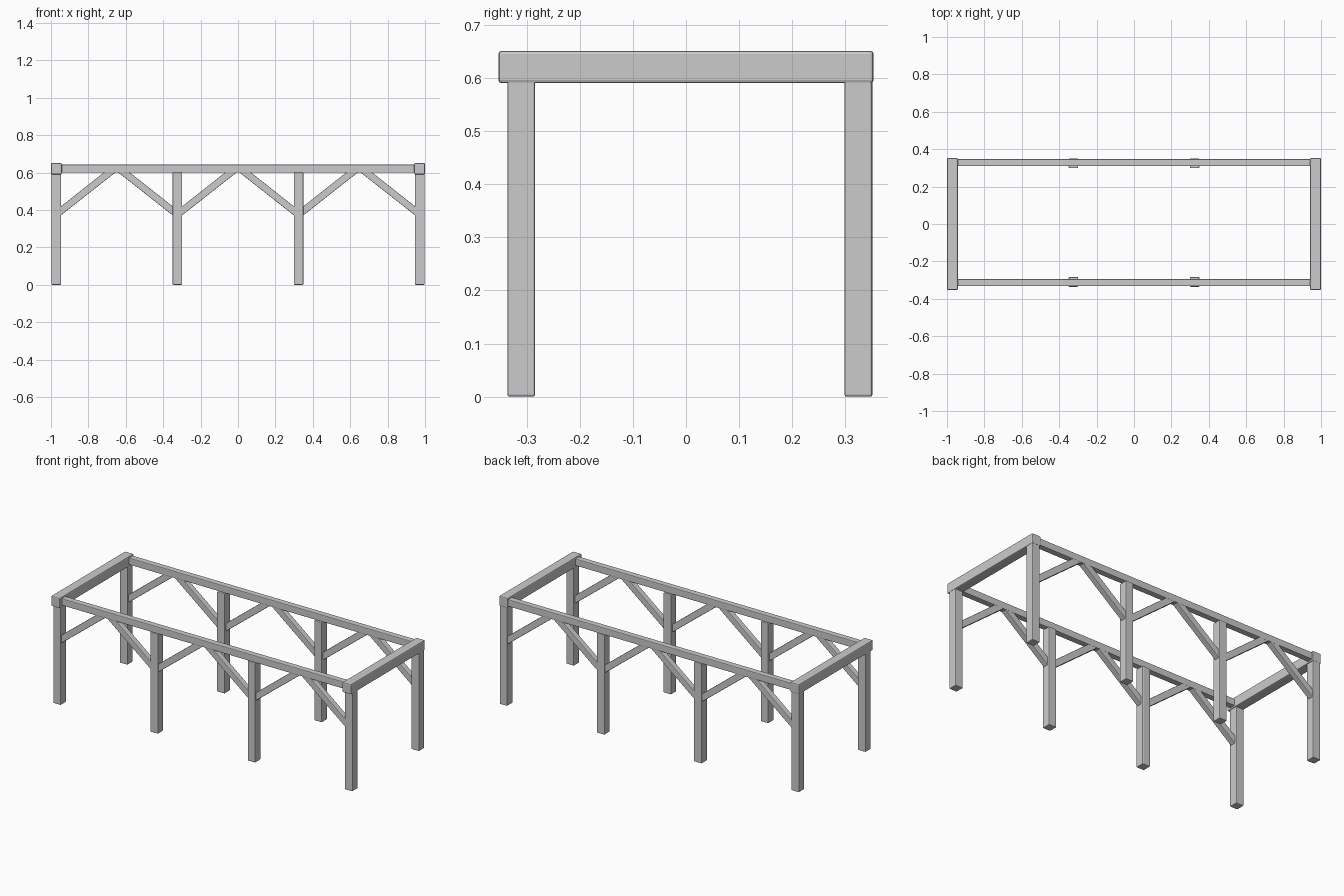
import bpy, bmesh
from mathutils import Vector

if "Cube" in bpy.data.objects:
    bpy.data.objects.remove(bpy.data.objects["Cube"])


def prism(name, profile, y0, y1, bevel):
    """Extrude an x/z profile along y, with softened edges."""
    bm = bmesh.new()
    face = bm.faces.new([bm.verts.new((x, y0, z)) for x, z in profile])
    ext = bmesh.ops.extrude_face_region(bm, geom=[face])
    verts = [g for g in ext["geom"] if isinstance(g, bmesh.types.BMVert)]
    bmesh.ops.translate(bm, verts=verts, vec=Vector((0, y1 - y0, 0)))
    bmesh.ops.recalc_face_normals(bm, faces=bm.faces[:])
    bmesh.ops.bevel(bm, geom=bm.edges[:], offset=bevel, segments=2,
                    profile=0.5, affect='EDGES')
    mesh = bpy.data.meshes.new(name)
    bm.to_mesh(mesh)
    bm.free()
    obj = bpy.data.objects.new(name, mesh)
    bpy.context.collection.objects.link(obj)
    return obj


def box(name, x0, x1, y0, y1, z0, z1, bevel=0.004):
    return prism(name, [(x0, z0), (x1, z0), (x1, z1), (x0, z1)], y0, y1, bevel)


POST_X = [-0.972, -0.324, 0.324, 0.972]
HALF = 0.0255

# Cross beams capping both ends
for side, s in (("left", -1), ("right", 1)):
    box(f"{side}_end_beam", s * 0.971 - 0.029, s * 0.971 + 0.029,
        -0.353, 0.353, 0.59, 0.651, 0.006)

# Front and back frames: post centre y, rail centre y
for side, post_y, rail_y in (("front", -0.310, -0.313), ("back", 0.3245, 0.3285)):
    box(f"{side}_rail", -0.96, 0.96, rail_y - 0.0185, rail_y + 0.0185, 0.60, 0.642)

    for i, x in enumerate(POST_X):
        box(f"{side}_post_{i + 1}", x - HALF, x + HALF,
            post_y - 0.0262, post_y + 0.0262, 0, 0.601)

    # Pair of diagonal braces in each bay, ends let into post and rail
    for i in range(3):
        mid = (POST_X[i] + POST_X[i + 1]) / 2
        for label, s in (("left", -1), ("right", 1)):
            profile = [(0.308, 0.364), (0.308, 0.412), (0.060, 0.608), (-0.002, 0.608)]
            prism(f"{side}_brace_{i + 1}_{label}",
                  [(mid + s * x, z) for x, z in profile],
                  rail_y - 0.017, rail_y + 0.017, 0.003)
